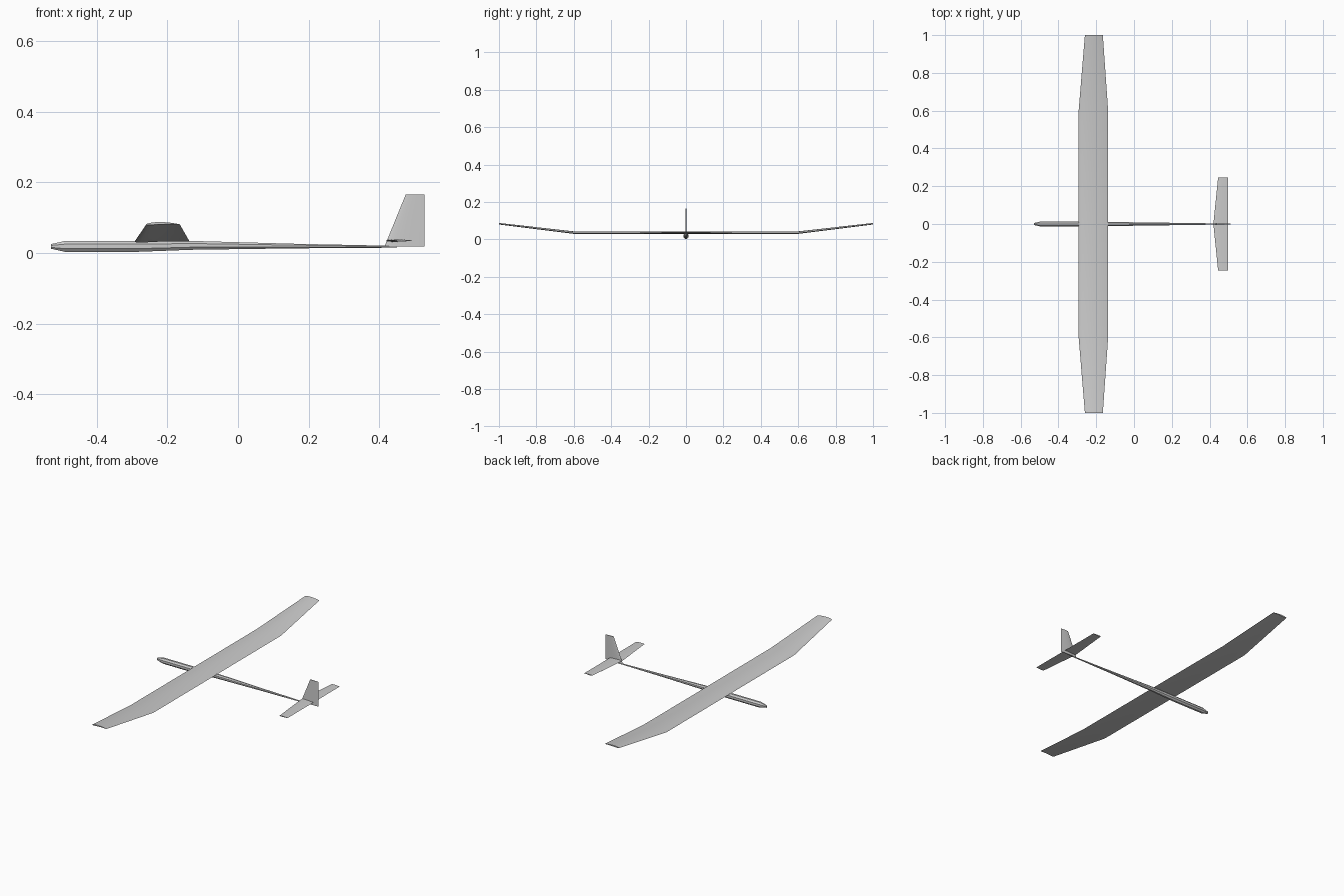
import bpy, bmesh, math
from mathutils import Vector

old = bpy.data.objects.get("Cube")
if old:
    bpy.data.objects.remove(old)

grey = bpy.data.materials.new("light grey")
grey.use_nodes = True
colour = (0.6, 0.6, 0.6, 1)
grey.diffuse_color = colour
grey.node_tree.nodes["Principled BSDF"].inputs["Base Color"].default_value = colour


def loft(name, rings, angle=25):
    """Skin a list of equal closed rings and cap both ends."""
    bm = bmesh.new()
    loops = [[bm.verts.new(p) for p in ring] for ring in rings]
    n = len(loops[0])
    for a, b in zip(loops, loops[1:]):
        for i in range(n):
            j = (i + 1) % n
            bm.faces.new((a[i], a[j], b[j], b[i]))
    bm.faces.new(loops[0])
    bm.faces.new(loops[-1])
    bmesh.ops.recalc_face_normals(bm, faces=bm.faces)
    mesh = bpy.data.meshes.new(name)
    bm.to_mesh(mesh)
    bm.free()
    mesh.materials.append(grey)
    obj = bpy.data.objects.new(name, mesh)
    bpy.context.collection.objects.link(obj)
    bpy.ops.object.select_all(action='DESELECT')
    obj.select_set(True)
    bpy.context.view_layer.objects.active = obj
    bpy.ops.object.shade_smooth_by_angle(angle=math.radians(angle))
    return obj


def airfoil(lead, trail, thick, camber=0.0, steps=10):
    """Closed section as (x, offset) pairs, from trailing edge over the top."""
    def half(t):
        return 5 * thick * (0.297 * math.sqrt(t) - 0.126 * t - 0.352 * t**2
                            + 0.284 * t**3 - 0.103 * t**4)
    chord = trail - lead
    ts = [(1 - math.cos(math.pi * i / steps)) / 2 for i in range(steps + 1)]
    top = [(lead + t * chord, chord * (4 * camber * t * (1 - t) + half(t)))
           for t in reversed(ts)]
    low = [(lead + t * chord, chord * (4 * camber * t * (1 - t) - half(t)))
           for t in ts[1:-1]]
    return top + low


# Fuselage: octagonal pod tapering into a slim boom (x, bottom, top, half width)
stations = [(-0.53, 0.012, 0.025, 0.005), (-0.49, 0.003, 0.034, 0.014),
            (-0.29, 0.003, 0.034, 0.014), (-0.13, 0.009, 0.034, 0.011),
            (0.16, 0.013, 0.026, 0.007), (0.45, 0.015, 0.02, 0.003)]
rings = []
for x, low, high, w in stations:
    mid, h = (low + high) / 2, (high - low) / 2
    corners = [math.radians(22.5 + 45 * k) for k in range(8)]
    rings.append([Vector((x, w * math.cos(a) / 0.924, mid + h * math.sin(a) / 0.924))
                  for a in corners])
loft("fuselage", rings, 20)

# Wing: flat centre panel with raised, tapered tips (y, leading, trailing, height)
half_wing = [(0.6, -0.293, -0.137, 0.032), (1.0, -0.26, -0.165, 0.081)]
panels = [(-y, a, b, z) for y, a, b, z in reversed(half_wing)] + half_wing
loft("wing", [[(x, y, z + d) for x, d in airfoil(a, b, 0.075, 0.035)]
              for y, a, b, z in panels])

# Horizontal stabiliser
loft("stabiliser", [[(x, y, 0.035 + d) for x, d in airfoil(a, 0.498, 0.09)]
                    for y, a in ((-0.245, 0.445), (0, 0.42), (0.245, 0.445))])

# Vertical fin
loft("fin", [[(x, d, z) for x, d in airfoil(a, 0.528, 0.07)]
             for z, a in ((0.018, 0.415), (0.165, 0.475))])
